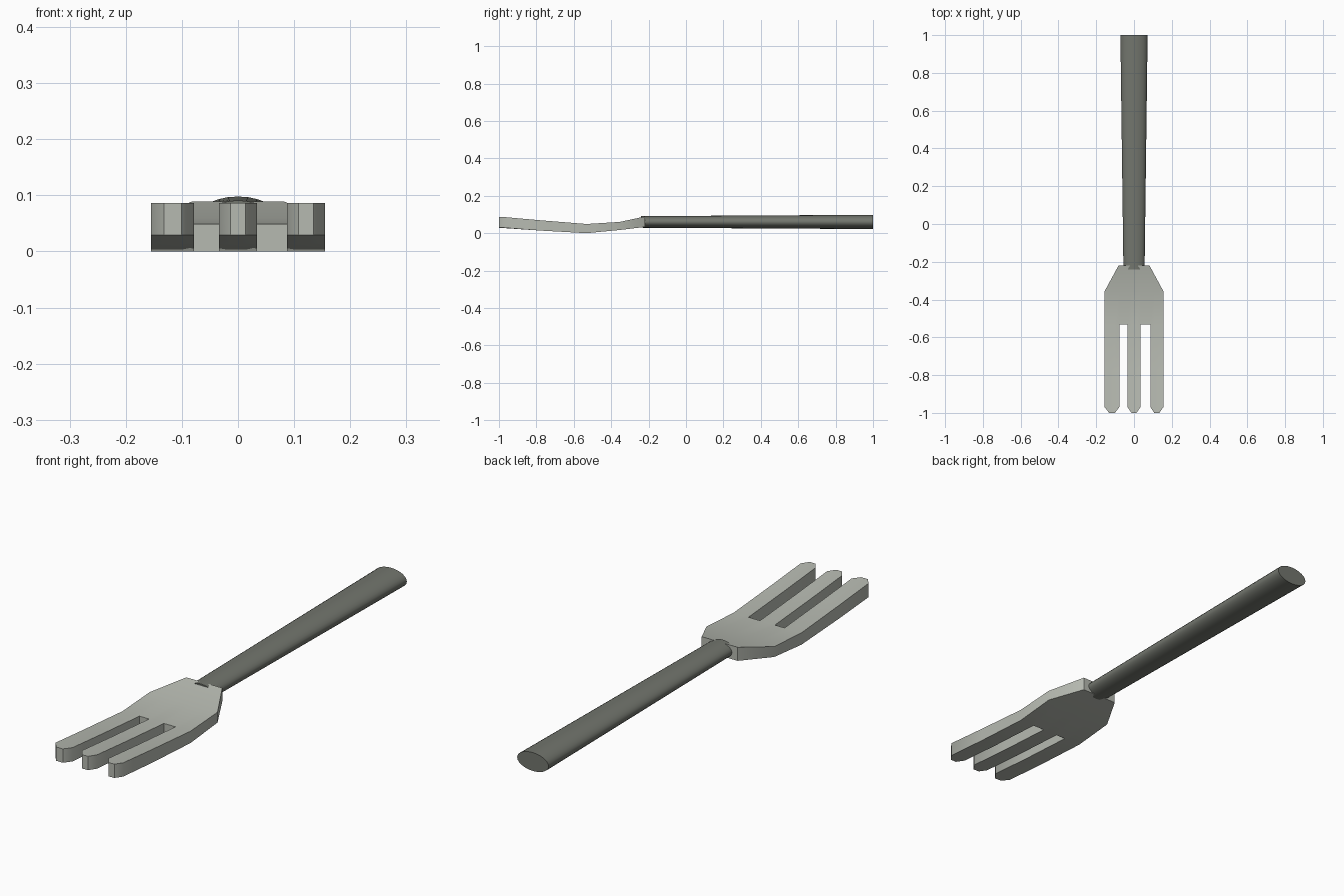
import bpy, bmesh, math

if "Cube" in bpy.data.objects:
    bpy.data.objects.remove(bpy.data.objects["Cube"])


def material(name, rgb):
    m = bpy.data.materials.new(name)
    m.diffuse_color = (*rgb, 1)
    m.use_nodes = True
    m.node_tree.nodes["Principled BSDF"].inputs["Base Color"].default_value = m.diffuse_color
    return m


def finish(name, bm, mat, angle):
    bmesh.ops.recalc_face_normals(bm, faces=bm.faces[:])
    me = bpy.data.meshes.new(name)
    bm.to_mesh(me)
    bm.free()
    ob = bpy.data.objects.new(name, me)
    bpy.context.collection.objects.link(ob)
    me.materials.append(mat)
    bpy.ops.object.select_all(action='DESELECT')
    ob.select_set(True)
    bpy.context.view_layer.objects.active = ob
    bpy.ops.object.shade_smooth_by_angle(angle=math.radians(angle))
    return ob


steel = material("light steel", (0.47, 0.49, 0.44))
grip = material("dark grey grip", (0.17, 0.18, 0.155))

# handle: tapered oval rod
bm = bmesh.new()
rings = []
for y, rx, rz, zc in ((-0.24, 0.056, 0.031, 0.060), (1.0, 0.072, 0.038, 0.060)):
    rings.append([bm.verts.new((rx * math.cos(a), y, zc + rz * math.sin(a)))
                  for a in (2 * math.pi * i / 24 for i in range(24))])
for i in range(24):
    j = (i + 1) % 24
    bm.faces.new((rings[0][i], rings[0][j], rings[1][j], rings[1][i]))
for r in rings:
    bm.faces.new(r)
finish("handle", bm, grip, 50)

# head: grid of columns (three tines) and rows, with a top and a bottom height
tines = ((-0.155, -0.078), (-0.034, 0.034), (0.087, 0.155))
columns = []
for lo, hi in tines:
    w = hi - lo
    columns += [(lo, 0), (lo + 0.3 * w, 1), (hi - 0.3 * w, 1), (hi, 0)]
# y, bottom z, top z, width scale
rows = ((-1.0, 0.029, 0.086, 1), (-0.78, 0.014, 0.069, 1),
        (-0.532, 0.0, 0.049, 1), (-0.355, 0.017, 0.060, 1),
        (-0.22, 0.033, 0.089, 0.53))
bm = bmesh.new()
top, bottom = [], []
for r, (y, zb, zt, s) in enumerate(rows):
    ys = [y if r or inner else -0.97 for _, inner in columns]
    top.append([bm.verts.new((x * s, yy, zt)) for (x, _), yy in zip(columns, ys)])
    bottom.append([bm.verts.new((x * s, yy, zb)) for (x, _), yy in zip(columns, ys)])
for r in range(len(rows) - 1):
    for c in range(len(columns) - 1):
        if c % 4 == 3 and r < 2:      # slots between the tines
            continue
        for g in (top, bottom):
            bm.faces.new((g[r][c], g[r][c + 1], g[r + 1][c + 1], g[r + 1][c]))
# side walls around the open outline
pair = {}
for rt, rb in zip(top, bottom):
    pair.update(zip(rt, rb))
for e in [e for e in bm.edges if e.is_boundary and e.verts[0] in pair]:
    a, b = e.verts
    bm.faces.new((a, b, pair[b], pair[a]))
finish("fork_head", bm, steel, 40)
